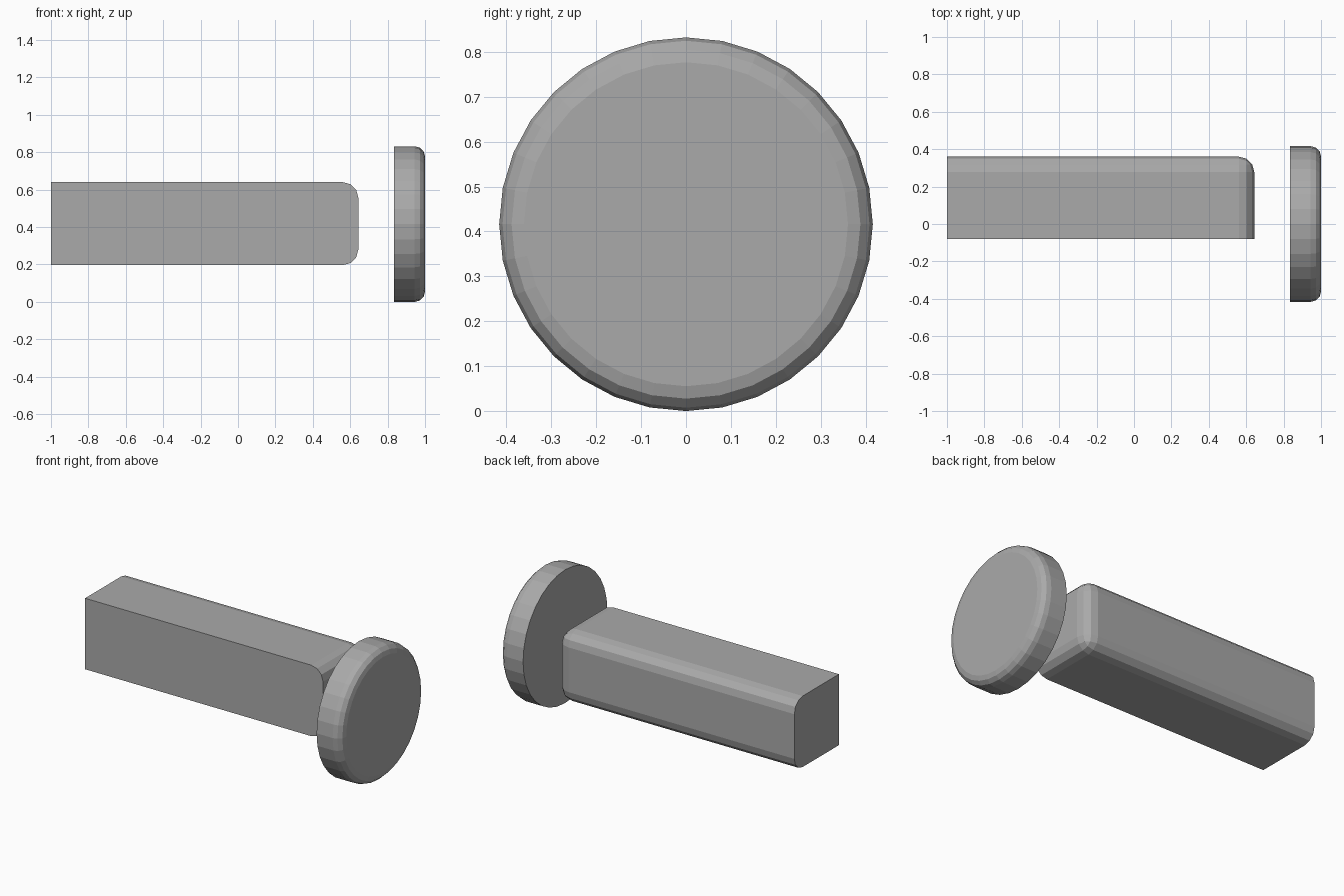
import bpy, bmesh
from math import radians
from mathutils import Matrix, Vector

if "Cube" in bpy.data.objects:
    bpy.data.objects.remove(bpy.data.objects["Cube"])

# Dark grey shared by both parts
grey = bpy.data.materials.new("dark_grey")
grey.diffuse_color = (0.4, 0.4, 0.4, 1)
grey.use_nodes = True
grey.node_tree.nodes["Principled BSDF"].inputs["Base Color"].default_value = grey.diffuse_color


def finish(name, bm, keep, width):
    """Round the edges whose midpoint passes keep, and make an object."""
    edges = [e for e in bm.edges
             if keep((e.verts[0].co + e.verts[1].co) / 2)]
    bmesh.ops.bevel(bm, geom=edges, offset=width, offset_type='OFFSET',
                    segments=3, profile=0.5, affect='EDGES')
    bmesh.ops.recalc_face_normals(bm, faces=bm.faces)
    mesh = bpy.data.meshes.new(name)
    bm.to_mesh(mesh)
    bm.free()
    mesh.materials.append(grey)
    obj = bpy.data.objects.new(name, mesh)
    bpy.context.collection.objects.link(obj)
    return obj


# Bar: square beam, rounded at the right end and along the back only
lo, hi = Vector((-1.0, -0.08, 0.197)), Vector((0.643, 0.36, 0.64))
bm = bmesh.new()
bmesh.ops.create_cube(bm, size=1, matrix=Matrix.Translation((lo + hi) / 2)
                      @ Matrix.Diagonal((*(hi - lo), 1)))
finish("bar", bm, lambda m: m.x > lo.x + 0.01 and m.y > lo.y + 0.01, 0.082)

# Disc: 32-sided plate facing right, rounded on its outer rim
radius, x0, x1 = 0.416, 0.834, 1.0
bm = bmesh.new()
bmesh.ops.create_cone(bm, cap_ends=True, segments=32, radius1=radius,
                      radius2=radius, depth=x1 - x0,
                      matrix=Matrix.Translation(((x0 + x1) / 2, 0, radius))
                      @ Matrix.Rotation(radians(90), 4, 'Y'))
finish("end_disc", bm, lambda m: m.x > x1 - 0.01, 0.055)
